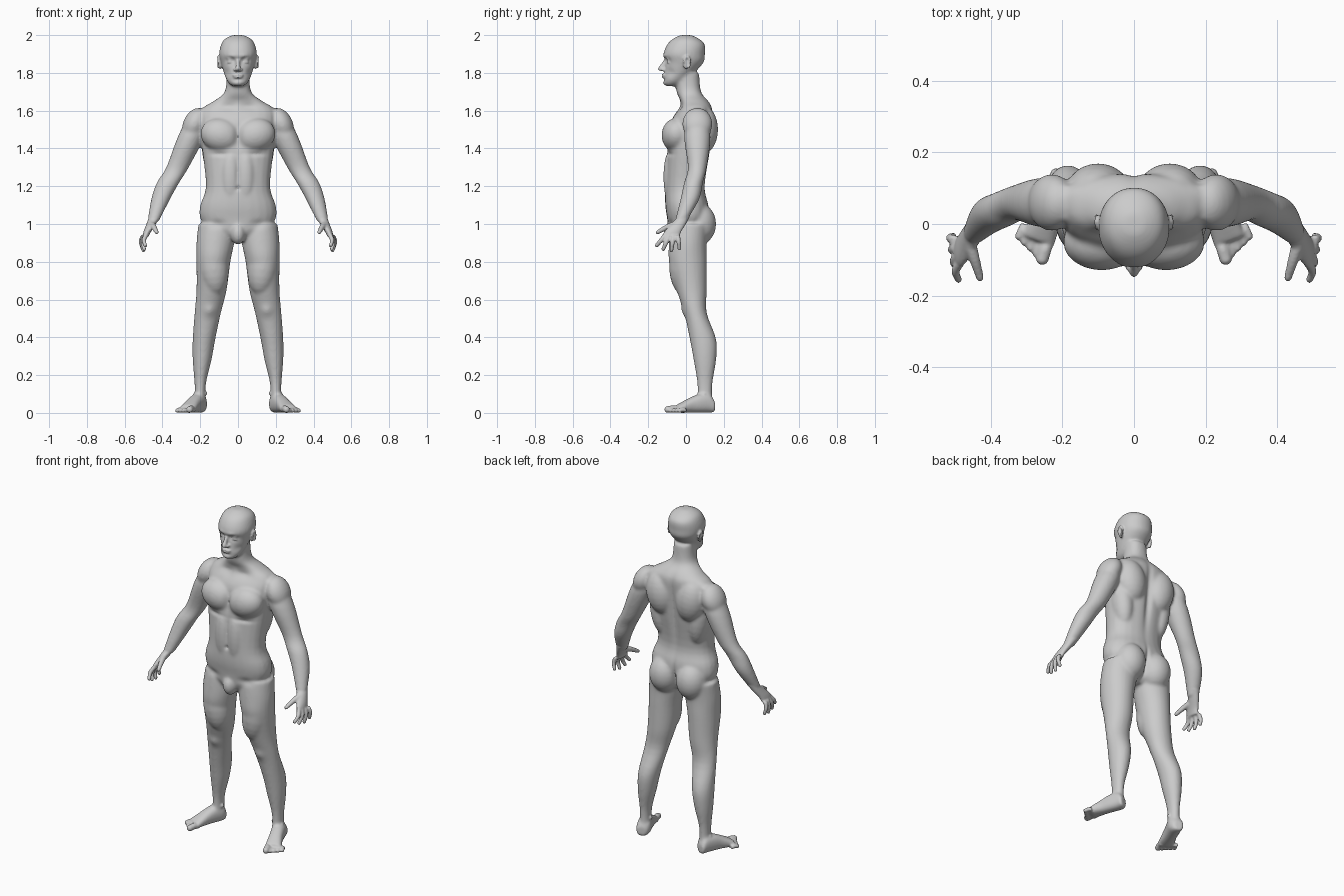
import bpy, bmesh
from math import cos, sin, pi, exp, copysign
from mathutils import Vector, Matrix

if "Cube" in bpy.data.objects:
    bpy.data.objects.remove(bpy.data.objects["Cube"])

RIGHT, BACK, UP = Vector((1, 0, 0)), Vector((0, 1, 0)), Vector((0, 0, 1))
BOTH, MIDDLE = (1, -1), (1,)


def catmull(before, start, end, after, t):
    """Point between start and end on a smooth curve."""
    slope_in, slope_out = (end - before) / 2, (after - start) / 2
    bend = 3 * (end - start) - 2 * slope_in - slope_out
    twist = 2 * (start - end) + slope_in + slope_out
    return start + t * (slope_in + t * (bend + t * twist))


def refine(rows, steps=4):
    """Insert smooth in-between rows."""
    padded = [rows[0], *rows, rows[-1]]
    result = []
    for quad in zip(padded, padded[1:], padded[2:], padded[3:]):
        for step in range(steps):
            result.append([catmull(*column, step / steps) for column in zip(*quad)])
    return result + [rows[-1]]


def circle(count):
    return [(cos(2 * pi * k / count), sin(2 * pi * k / count)) for k in range(count)]


def cover(bm, rings, sides):
    """Closed skin over rings of points, on each side."""
    for side in sides:
        loops = [[bm.verts.new((p.x * side, p.y, p.z)) for p in ring] for ring in rings]
        for low, high in zip(loops, loops[1:]):
            for k in range(len(low)):
                bm.faces.new((low[k - 1], low[k], high[k], high[k - 1]))
        bm.faces.new(loops[0])
        bm.faces.new(loops[-1])


def loft(bm, rows, across=RIGHT, deep=BACK, power=2, sides=BOTH, count=24):
    """Smooth tube through rows (x, y, z, half width, half depth)."""
    def rounded(value):
        return copysign(abs(value) ** (2 / power), value)

    outline = [(rounded(c), rounded(s)) for c, s in circle(count)]
    cover(bm, [[Vector((x, y, z)) + across * width * c + deep * depth * s
                for c, s in outline]
               for x, y, z, width, depth in refine(rows)], sides)


def profile(bm, rows, power):
    """Central loft from rows (height, front, back, half width)."""
    rings = [(0, (front + back) / 2, height, width, (back - front) / 2)
             for height, front, back, width in rows]
    loft(bm, rings, power=power, sides=MIDDLE)


def blob(bm, centre, radii, tilt=0, sides=BOTH, rows=12):
    """Ellipsoid, tilted sideways, on each side."""
    place = Matrix.Translation(centre) @ Matrix.Rotation(tilt, 4, 'Y') \
        @ Matrix.Diagonal((*radii, 1))
    polar = [pi * (k + 0.5) / rows for k in range(rows)]
    cover(bm, [[place @ Vector((c * sin(a), s * sin(a), cos(a)))
                for c, s in circle(2 * rows)] for a in polar], sides)


def digit(bm, root, tip, bow, thick, thin):
    """Finger or toe: a bowed, tapered tube with a round tip."""
    root, tip = Vector(root), Vector(tip)
    along = (tip - root).normalized()
    across = along.cross(RIGHT).normalized()
    middle = root.lerp(tip, 0.5) + bow
    rings = [(*point, radius, radius) for point, radius in
             ((root, thick), (middle, (thick + thin) / 2), (tip, thin))]
    loft(bm, rings, across, along.cross(across), count=14)
    blob(bm, tip, (thin, thin, thin))


def push(bm, centre, radii, depth):
    """Soft dent (towards the back) or swelling, the same on both sides."""
    reach = radii[2] * 2.5
    for vert in bm.verts:
        x, y, z = vert.co
        if abs(z - centre[2]) < reach:
            distance = sum(((a - b) / r) ** 2
                           for a, b, r in zip((abs(x), y, z), centre, radii))
            vert.co.y += depth * exp(-distance)


def fuse(bm, name, voxel, smoothing):
    """Merge overlapping volumes into one continuous skin."""
    bmesh.ops.recalc_face_normals(bm, faces=bm.faces)
    mesh = bpy.data.meshes.new(name)
    bm.to_mesh(mesh)
    bm.free()
    ob = bpy.data.objects.new(name, mesh)
    bpy.context.collection.objects.link(ob)
    remesh = ob.modifiers.new("skin", 'REMESH')
    remesh.mode, remesh.voxel_size = 'VOXEL', voxel
    soften = ob.modifiers.new("soften", 'SMOOTH')
    soften.factor, soften.iterations = 0.5, smoothing
    graph = bpy.context.evaluated_depsgraph_get()
    fused = bpy.data.meshes.new_from_object(ob.evaluated_get(graph))
    ob.modifiers.clear()
    ob.data = fused
    return ob


bm = bmesh.new()
# Torso and neck
profile(bm, [(.91, -.06, .05, .05), (.96, -.09, .1, .15), (1.03, -.1, .12, .2),
             (1.1, -.11, .12, .2), (1.2, -.11, .1, .17), (1.4, -.1, .13, .19),
             (1.54, -.08, .14, .2), (1.61, -.04, .14, .19), (1.65, -.03, .12, .13),
             (1.7, -.05, .08, .07), (1.8, -.06, .07, .06)], power=2.3)
# Head
profile(bm, [(1.73, -.11, -.05, .03), (1.76, -.12, 0, .06), (1.85, -.11, .09, .09),
             (1.9, -.12, .1, .1), (1.95, -.1, .1, .09), (1.98, -.07, .07, .07),
             (2, -.03, .03, .03)], power=2.1)
# Legs
loft(bm, [(.11, .02, 1, .1, .1), (.12, .01, .9, .1, .1), (.13, .01, .8, .09, .1),
          (.14, .03, .65, .08, .08), (.16, .05, .53, .07, .06), (.18, .09, .39, .06, .07),
          (.19, .1, .28, .05, .06), (.2, .1, .15, .03, .04), (.2, .1, .03, .03, .04)])
# Arms
loft(bm, [(.2, .06, 1.6, .05, .05), (.25, .06, 1.46, .07, .07), (.32, .06, 1.3, .06, .05),
          (.37, .04, 1.22, .06, .05), (.41, .02, 1.13, .05, .05),
          (.45, -.03, 1.01, .03, .03)])
# Feet: rows of x, y, half width and half height, flat on the ground
foot = [(.2, .15, .03, .03), (.2, .12, .04, .05), (.22, .07, .04, .05),
        (.24, .02, .04, .04), (.27, -.05, .05, .02)]
loft(bm, [(x, y, height, width, height) for x, y, width, height in foot],
     across=Vector((.94, .35, 0)), deep=UP, power=2.4)
# Chest
blob(bm, centre=(.09, -.05, 1.47), radii=(.11, .08, .09), tilt=-.25)
# Shoulder cap and slope of the neck
blob(bm, centre=(.23, .06, 1.53), radii=(.06, .08, .09), tilt=-.45)
blob(bm, centre=(.1, .07, 1.61), radii=(.13, .05, .04), tilt=.3)
# Shoulder blade and flank
blob(bm, centre=(.1, .09, 1.5), radii=(.09, .08, .13), tilt=.15)
blob(bm, centre=(.13, .05, 1.38), radii=(.06, .07, .16), tilt=.12)
# Belly, seat and thigh
blob(bm, centre=(.04, -.08, 1.25), radii=(.05, .04, .15))
blob(bm, centre=(.09, .07, 1), radii=(.09, .09, .11))
blob(bm, centre=(.13, -.01, .78), radii=(.08, .08, .16), tilt=.1)
# Smooth groin
blob(bm, centre=(0, -.07, .95), radii=(.04, .05, .06), sides=MIDDLE)
base = fuse(bm, "body_base", voxel=.008, smoothing=8)

bm = bmesh.new()
bm.from_mesh(base.data)
bpy.data.objects.remove(base)
# Spine, breastbone and belly grooves
push(bm, centre=(0, .15, 1.4), radii=(.02, .06, .2), depth=-.02)
push(bm, centre=(0, -.12, 1.46), radii=(.02, .05, .07), depth=.01)
push(bm, centre=(0, -.12, 1.28), radii=(.01, .04, .1), depth=.006)
# Navel, seat cleft and collar hollow
push(bm, centre=(0, -.12, 1.19), radii=(.01, .03, .01), depth=.015)
push(bm, centre=(0, .15, .98), radii=(.01, .07, .09), depth=-.03)
push(bm, centre=(.06, -.04, 1.62), radii=(.05, .04, .02), depth=.01)
# Rib edge, kneecap and hip crease
push(bm, centre=(.1, -.11, 1.37), radii=(.06, .05, .01), depth=.01)
push(bm, centre=(.15, -.01, .54), radii=(.03, .04, .03), depth=-.01)
push(bm, centre=(.11, -.1, 1), radii=(.04, .05, .02), depth=.01)
# Eye sockets, brows, cheek hollows, chin crease and chin
push(bm, centre=(.04, -.11, 1.866), radii=(.02, .05, .014), depth=.02)
push(bm, centre=(.03, -.11, 1.89), radii=(.03, .04, .01), depth=-.006)
push(bm, centre=(.06, -.08, 1.8), radii=(.02, .04, .02), depth=.01)
push(bm, centre=(0, -.11, 1.764), radii=(.03, .03, .007), depth=.007)
push(bm, centre=(0, -.11, 1.745), radii=(.02, .03, .01), depth=-.006)

# Eyes with upper and lower lids
blob(bm, centre=(.04, -.084, 1.866), radii=(.017, .018, .013))
for lid in BOTH:
    blob(bm, centre=(.04, -.087, 1.866 + lid * .01), radii=(.02, .017, .004), tilt=.1)
# Nose and nostrils
loft(bm, [(0, -.1, 1.88, .01, .01), (0, -.12, 1.85, .01, .01),
          (0, -.13, 1.82, .014, .02), (0, -.12, 1.81, .012, .016)], sides=MIDDLE)
blob(bm, centre=(.014, -.12, 1.817), radii=(.01, .013, .009))
# Lips
blob(bm, centre=(.01, -.115, 1.79), radii=(.02, .013, .006), tilt=.15)
blob(bm, centre=(0, -.115, 1.777), radii=(.025, .013, .006), sides=MIDDLE)
# Ears: shell, then a raised rim
blob(bm, centre=(.095, 0, 1.85), radii=(.01, .016, .03))
for k in range(9):
    angle = k / 2 - 1
    blob(bm, centre=(.104, .005 + .017 * cos(angle), 1.855 + .03 * sin(angle)),
         radii=(.007, .006, .008))
# Palms
loft(bm, [(.44, -.01, 1.04, .03, .03), (.46, -.04, 1, .025, .04),
          (.48, -.07, .96, .02, .045), (.49, -.08, .93, .015, .045)])
# Fingers, fanned from the knuckles
for k in range(4):
    fan = .7 - .28 * k
    length = .08 if k in (1, 2) else .07
    root = Vector((.487 + .005 * k, -.11 + .022 * k, .94))
    tip = root + length * Vector((.05, -sin(fan), -cos(fan)))
    digit(bm, root, tip, bow=RIGHT * .01, thick=.0135, thin=.0105)
# Thumbs
digit(bm, root=(.46, -.05, 1), tip=(.43, -.15, .956), bow=UP * .005, thick=.019, thin=.011)
# Toes, from big to little along the ball of the foot
for k in range(5):
    share = k / 4
    radius = .012 if k else .018
    root = Vector((.24 + .065 * share, -.045 + .045 * share, radius))
    tip = root + Vector((.016, -.052 + .018 * share, 0))
    digit(bm, root, tip, bow=UP * .004, thick=radius, thin=radius)
# Ankle bones
blob(bm, centre=(.2, .095, .1), radii=(.04, .017, .018), tilt=.15)
body = fuse(bm, "body", voxel=.0055, smoothing=3)

# Plain grey finish with smooth shading
grey = (.6, .6, .6, 1)
skin = bpy.data.materials.new("plain_grey")
skin.use_nodes = True
skin.diffuse_color = grey
skin.node_tree.nodes["Principled BSDF"].inputs["Base Color"].default_value = grey
body.data.materials.clear()
body.data.materials.append(skin)
body.data.shade_smooth()
